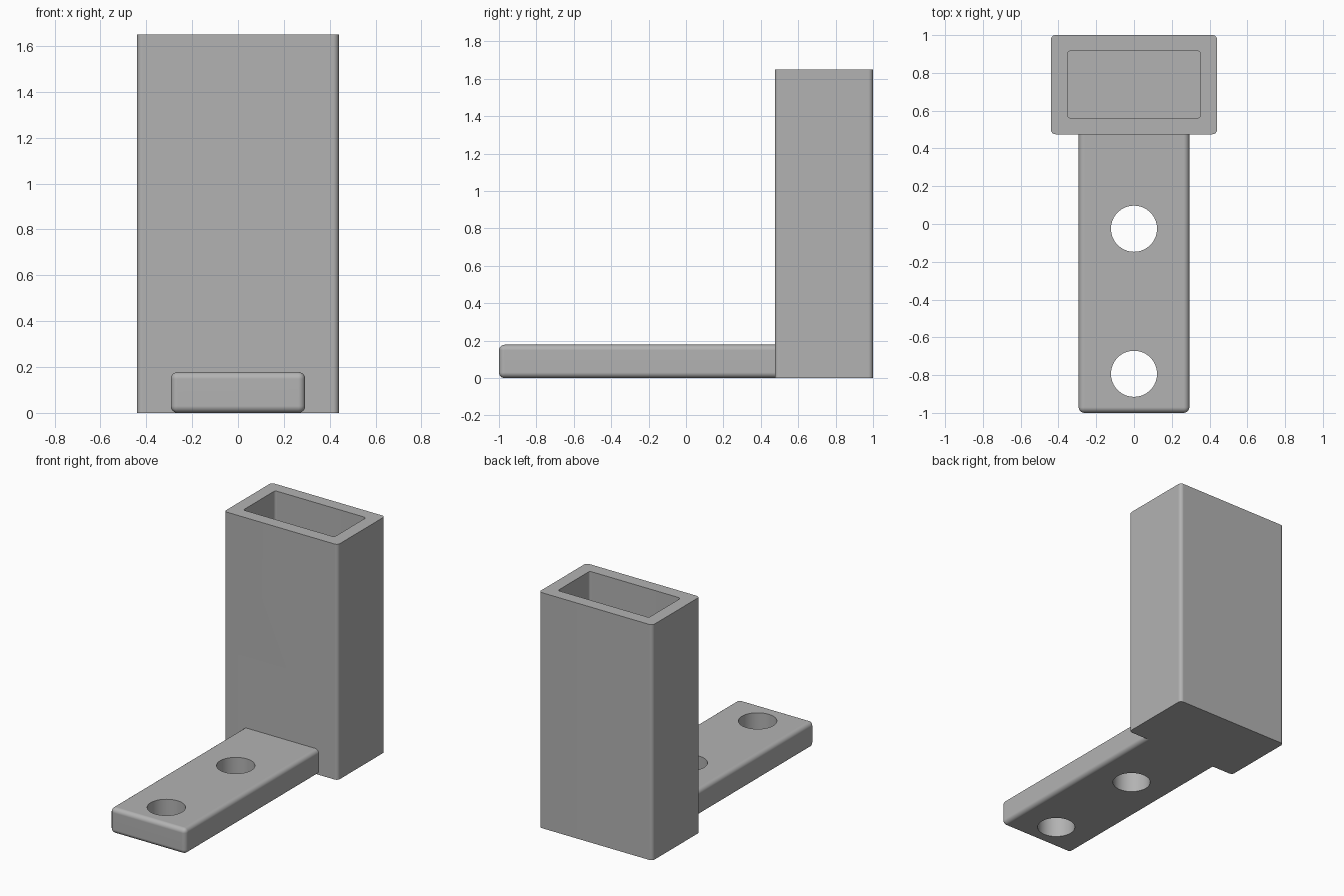
import bpy
import bmesh
import math
from mathutils import Matrix, Vector

cube = bpy.data.objects.get("Cube")
if cube:
    bpy.data.objects.remove(cube, do_unlink=True)

# Single plain grey finish
GREY = (0.45, 0.45, 0.45, 1.0)
grey = bpy.data.materials.new("plain_grey")
grey.use_nodes = True
grey.diffuse_color = GREY
grey.node_tree.nodes["Principled BSDF"].inputs["Base Color"].default_value = GREY


def finish(name, bm):
    mesh = bpy.data.meshes.new(name)
    bm.to_mesh(mesh)
    bm.free()
    mesh.materials.append(grey)
    obj = bpy.data.objects.new(name, mesh)
    bpy.context.collection.objects.link(obj)
    return obj


def rounded_box(name, low, high, radius, vertical_only=False):
    """Box between two corners, with all or only its upright edges rounded."""
    low, high = Vector(low), Vector(high)
    bm = bmesh.new()
    bmesh.ops.create_cube(bm, size=1, matrix=Matrix.Translation((low + high) / 2)
                          @ Matrix.Diagonal((high - low).to_4d()))
    edges = [e for e in bm.edges if not vertical_only
             or abs(e.verts[0].co.z - e.verts[1].co.z) > radius]
    bmesh.ops.bevel(bm, geom=edges, offset=radius, segments=6, profile=0.5,
                    affect='EDGES')
    return finish(name, bm)


def hole_cutter(y):
    bm = bmesh.new()
    bmesh.ops.create_cone(bm, cap_ends=True, segments=64, radius1=0.122,
                          radius2=0.122, depth=1,
                          matrix=Matrix.Translation((0, y, 0)))
    return finish("hole_cutter", bm)


def combine(target, tool, operation):
    """Apply a boolean and discard the tool."""
    mod = target.modifiers.new("combine", 'BOOLEAN')
    mod.object, mod.operation, mod.solver = tool, operation, 'EXACT'
    bpy.context.view_layer.objects.active = target
    bpy.ops.object.modifier_apply(modifier=mod.name)
    bpy.data.objects.remove(tool, do_unlink=True)


# Upright rectangular socket, open at the top
bracket = rounded_box("socket_bracket", (-0.44, 0.475, 0), (0.44, 1, 1.65), 0.025, True)

# Flat mounting tongue, joined into the socket wall
tongue = rounded_box("mounting_tongue", (-0.293, -1, 0), (0.293, 0.54, 0.178), 0.03)
combine(bracket, tongue, 'UNION')

# Socket cavity and the two screw holes
cavity = rounded_box("cavity_cutter", (-0.353, 0.562, 0.09), (0.353, 0.915, 2), 0.016, True)
combine(bracket, cavity, 'DIFFERENCE')
for y in (-0.025, -0.793):
    combine(bracket, hole_cutter(y), 'DIFFERENCE')

# Smooth rounded edges, flat broad faces
bpy.ops.object.select_all(action='DESELECT')
bracket.select_set(True)
bpy.context.view_layer.objects.active = bracket
bpy.ops.object.shade_smooth_by_angle(angle=math.radians(30))
weighted = bracket.modifiers.new("flat_face_normals", 'WEIGHTED_NORMAL')
weighted.keep_sharp = True
